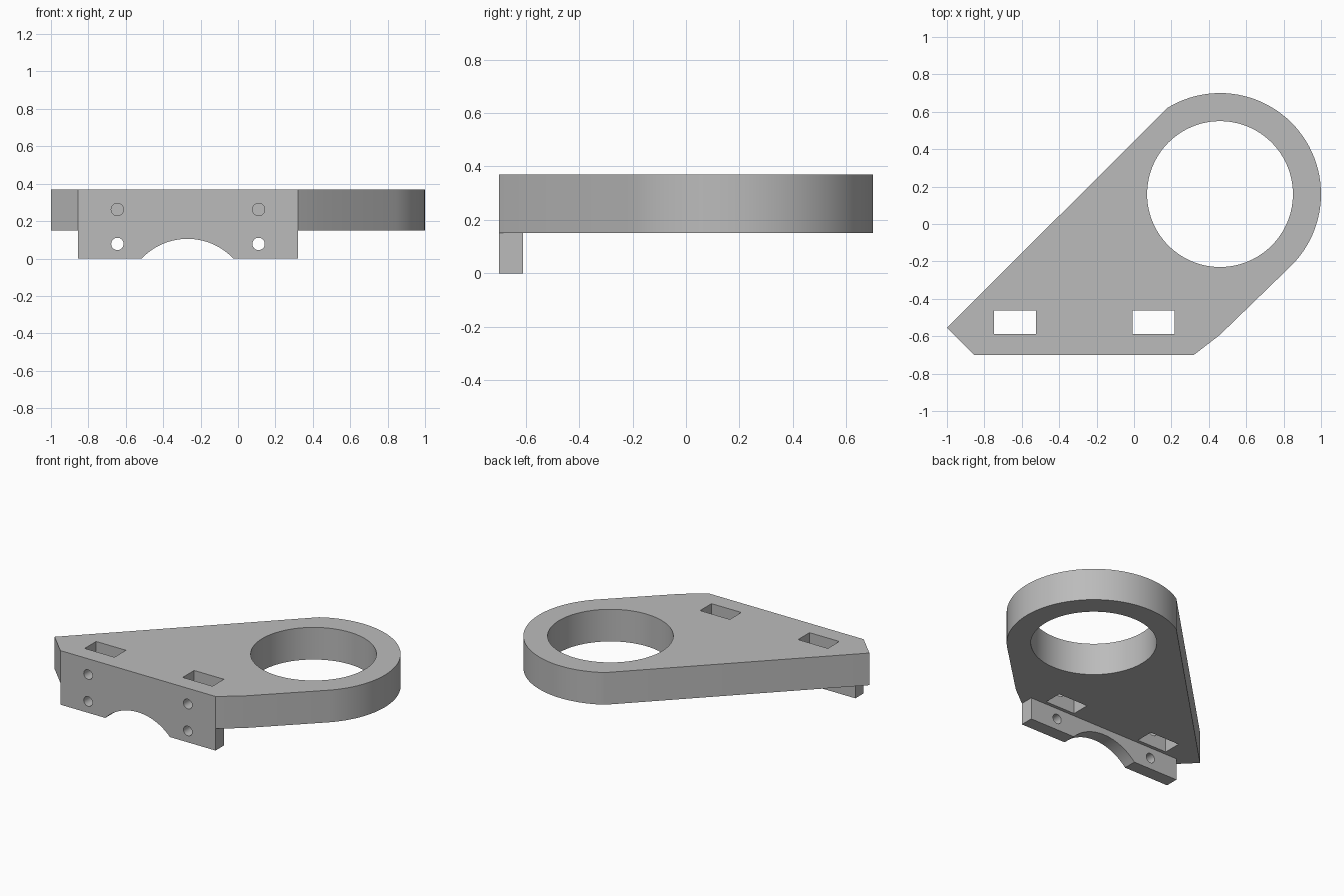
import bpy, bmesh, math
from mathutils import Vector

if "Cube" in bpy.data.objects:
    bpy.data.objects.remove(bpy.data.objects["Cube"])

gray = bpy.data.materials.new("light gray")
gray.diffuse_color = (0.5, 0.5, 0.5, 1)
gray.use_nodes = True
gray.node_tree.nodes["Principled BSDF"].inputs["Base Color"].default_value = gray.diffuse_color


def prism(name, points, direction):
    """Extrude a closed 3D outline along a direction."""
    bm = bmesh.new()
    face = bm.faces.new([bm.verts.new(p) for p in points])
    ext = bmesh.ops.extrude_face_region(bm, geom=[face])
    verts = [g for g in ext["geom"] if isinstance(g, bmesh.types.BMVert)]
    bmesh.ops.translate(bm, verts=verts, vec=Vector(direction))
    bmesh.ops.recalc_face_normals(bm, faces=bm.faces[:])
    mesh = bpy.data.meshes.new(name)
    bm.to_mesh(mesh)
    bm.free()
    mesh.materials.append(gray)
    obj = bpy.data.objects.new(name, mesh)
    bpy.context.collection.objects.link(obj)
    return obj


def arc(cx, cy, r, start, end, steps):
    angles = [math.radians(start + (end - start) * i / steps) for i in range(steps + 1)]
    return [(cx + r * math.cos(a), cy + r * math.sin(a)) for a in angles]


def combine(target, other, operation):
    """Apply a boolean and discard the helper."""
    mod = target.modifiers.new("boolean", "BOOLEAN")
    mod.operation = operation
    mod.solver = "EXACT"
    mod.object = other
    bpy.context.view_layer.objects.active = target
    bpy.ops.object.modifier_apply(modifier=mod.name)
    bpy.data.objects.remove(other)


BOTTOM, TOP, FRONT = 0.15, 0.37, -0.70
RING = (0.46, 0.16)

# Plate: straight edges running tangentially into the ring end
outline = [(-1, -0.555), (-0.855, FRONT), (0.32, FRONT), (0.46, -0.592)]
outline += arc(*RING, 0.54, -45, 121.5, 48)
bracket = prism("mounting_bracket", [(x, y, BOTTOM) for x, y in outline], (0, 0, TOP - BOTTOM))

# Front flange with a circular relief in its lower edge
profile = [(-0.855, 0), *arc(-0.27, -0.233, 0.338, 136.4, 43.6, 32),
           (0.32, 0), (0.32, 0.2), (-0.855, 0.2)]
profile = [(x, 0 if abs(z) < 0.003 else z) for x, z in profile]
flange = prism("flange", [(x, FRONT, z) for x, z in profile], (0, 0.09, 0))
combine(bracket, flange, "UNION")

# Large ring bore
bore = prism("bore", [(x, y, 0) for x, y in arc(*RING, 0.39, 0, 360, 96)[:-1]], (0, 0, 0.6))
combine(bracket, bore, "DIFFERENCE")

for x in (-0.645, 0.11):
    # Rectangular nut slot through the plate
    sx = x - 0.005 if x > 0 else x + 0.008
    slot = prism("slot", [(sx - 0.1125, -0.587, 0.1), (sx + 0.1125, -0.587, 0.1),
                          (sx + 0.1125, -0.463, 0.1), (sx - 0.1125, -0.463, 0.1)], (0, 0, 0.4))
    combine(bracket, slot, "DIFFERENCE")
    # Upper screw hole ends in the slot, lower one passes through the flange
    for z in (0.262, 0.078):
        ring = arc(x, z, 0.033, 0, 360, 32)[:-1]
        hole = prism("hole", [(hx, FRONT - 0.1, hz) for hx, hz in ring], (0, 0.26, 0))
        combine(bracket, hole, "DIFFERENCE")

bpy.ops.object.select_all(action="DESELECT")
bracket.select_set(True)
bpy.context.view_layer.objects.active = bracket
bpy.ops.object.shade_smooth_by_angle(angle=math.radians(30))
